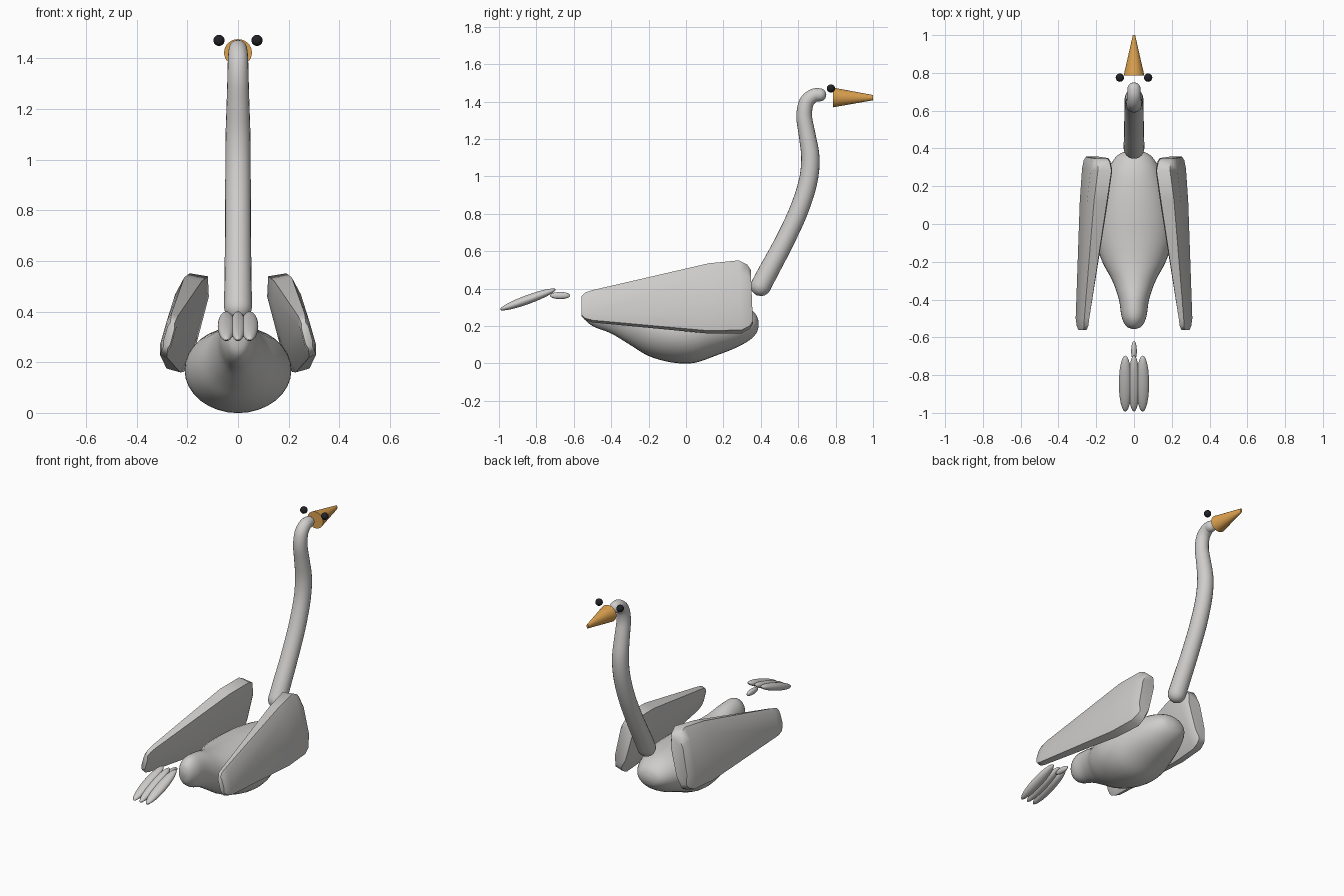
import bpy, bmesh, math
from mathutils import Vector, Matrix

cube = bpy.data.objects.get("Cube")
if cube:
    bpy.data.objects.remove(cube)


def material(name, rgb, rough=0.6):
    m = bpy.data.materials.new(name)
    m.use_nodes = True
    m.diffuse_color = (*rgb, 1)
    bsdf = m.node_tree.nodes["Principled BSDF"]
    bsdf.inputs["Base Color"].default_value = (*rgb, 1)
    bsdf.inputs["Roughness"].default_value = rough
    return m


WHITE = material("feather_white", (0.62, 0.61, 0.60))
ORANGE = material("beak_orange", (0.72, 0.36, 0.08))
BLACK = material("eye_black", (0.015, 0.016, 0.02))


def finish(name, bm, mat, angle=60):
    bmesh.ops.recalc_face_normals(bm, faces=bm.faces)
    mesh = bpy.data.meshes.new(name)
    bm.to_mesh(mesh)
    bm.free()
    mesh.materials.append(mat)
    ob = bpy.data.objects.new(name, mesh)
    bpy.context.collection.objects.link(ob)
    bpy.ops.object.select_all(action='DESELECT')
    ob.select_set(True)
    bpy.context.view_layer.objects.active = ob
    bpy.ops.object.shade_smooth_by_angle(angle=math.radians(angle))
    return ob


def loft(name, rings, mat, angle=60):
    """Skin a list of point rings and cap both ends."""
    bm = bmesh.new()
    rows = [[bm.verts.new(p) for p in ring] for ring in rings]
    n = len(rows[0])
    for a, b in zip(rows, rows[1:]):
        for i in range(n):
            j = (i + 1) % n
            bm.faces.new((a[i], a[j], b[j], b[i]))
    bm.faces.new(rows[0])
    bm.faces.new(rows[-1])
    return finish(name, bm, mat, angle)


def smooth_rows(rows, steps):
    """Catmull-Rom interpolation through rows of values."""
    pts = [Vector(r) for r in rows]
    pts = [pts[0]] + pts + [pts[-1]]
    out = []
    for p, q, r, s in zip(pts, pts[1:], pts[2:], pts[3:]):
        for k in range(steps):
            t = k / steps
            out.append(q + (r - p) * (t / 2)
                       + (p * 2 - q * 5 + r * 4 - s) * (t * t / 2)
                       + (q * 3 - p - r * 3 + s) * (t ** 3 / 2))
    return out + [pts[-1]]


def ellipse(center, u, v, n):
    return [center + u * math.cos(math.tau * i / n) + v * math.sin(math.tau * i / n)
            for i in range(n)]


def ellipsoid(name, center, radii, mat, tilt=0):
    bm = bmesh.new()
    bmesh.ops.create_uvsphere(bm, u_segments=24, v_segments=14, radius=1)
    bm.transform(Matrix.Translation(center) @ Matrix.Rotation(tilt, 4, 'X')
                 @ Matrix.Diagonal((*radii, 1)))
    return finish(name, bm, mat)


# Body: y, bottom, top, half width
body = [(-0.555, 0.29, 0.32, 0.012), (-0.54, 0.235, 0.36, 0.042),
        (-0.49, 0.195, 0.39, 0.066), (-0.40, 0.16, 0.385, 0.08),
        (-0.30, 0.10, 0.36, 0.115), (-0.20, 0.04, 0.345, 0.168),
        (-0.08, 0.006, 0.34, 0.206), (0.04, 0.002, 0.34, 0.208),
        (0.16, 0.042, 0.335, 0.182), (0.27, 0.085, 0.32, 0.145),
        (0.34, 0.125, 0.293, 0.108), (0.375, 0.16, 0.26, 0.07),
        (0.388, 0.195, 0.225, 0.02)]
loft("body", [ellipse(Vector((0, y, (lo + hi) / 2)), Vector((w, 0, 0)),
                      Vector((0, 0, (hi - lo) / 2)), 32)
              for y, lo, hi, w in smooth_rows(body, 4)], WHITE)

# Neck and head: y, z, radius along a curved path with rounded ends
path = smooth_rows([(0.40, 0.415, 0.055), (0.445, 0.50, 0.054), (0.52, 0.64, 0.052),
                    (0.60, 0.81, 0.051), (0.652, 0.97, 0.05), (0.665, 1.10, 0.049),
                    (0.648, 1.22, 0.045), (0.632, 1.32, 0.042), (0.644, 1.395, 0.04),
                    (0.682, 1.432, 0.037), (0.715, 1.436, 0.035)], 4)
rings = []
last = len(path) - 1
for i, (y, z, r) in enumerate(path):
    a, b = path[max(i - 1, 0)], path[min(i + 1, last)]
    d = Vector((0, b[0] - a[0], b[1] - a[1])).normalized()
    side = Vector((0, -d.z, d.y))
    c = Vector((0, y, z))
    angles = [0]
    if i == 0:
        angles = [-85, -60, -40, -20, 0]
    elif i == last:
        angles = [0, 20, 40, 60, 85]
    for deg in angles:
        s, k = math.sin(math.radians(deg)), math.cos(math.radians(deg))
        rings.append(ellipse(c + d * (r * s), Vector((r * k, 0, 0)), side * (r * k), 20))
loft("neck_and_head", rings, WHITE)

# Beak
loft("beak", [ellipse(Vector((0, y, z)), Vector((rx, 0, 0)), Vector((0, 0, rz)), 32)
              for y, z, rx, rz in [(0.785, 1.422, 0.055, 0.053),
                                   (1.0, 1.421, 0.006, 0.014)]], ORANGE, 40)


# Wings: leaning tapered slabs with chamfered corners
def wing_ring(y, corners, side, scale=1.0, cut=0.2, lean=0.0):
    pts = [Vector((x * side, y, z)) for x, z in corners]
    mid = sum(pts, Vector()) / 4
    ring = []
    for i, p in enumerate(pts):
        for q in (pts[i - 1], pts[(i + 1) % 4]):
            ring.append(mid + (p.lerp(q, cut) - mid) * scale)
    for v in ring:
        v.y += lean * (v.z - mid.z)
    return ring


front = [(0.095, 0.535), (0.215, 0.555), (0.29, 0.185), (0.195, 0.155)]
middle = [(0.12, 0.515), (0.235, 0.54), (0.30, 0.18), (0.21, 0.155)]
rear = [(0.228, 0.38), (0.272, 0.395), (0.318, 0.235), (0.272, 0.215)]
for label, side in (("left", 1), ("right", -1)):
    loft(label + "_wing", [wing_ring(0.352, front, side, 0.74, lean=-0.04),
                           wing_ring(0.335, front, side, 0.88, lean=-0.04),
                           wing_ring(0.29, front, side, lean=-0.04),
                           wing_ring(0.12, middle, side),
                           wing_ring(-0.50, rear, side),
                           wing_ring(-0.54, rear, side, 0.85),
                           wing_ring(-0.56, rear, side, 0.6)], WHITE, 50)
    # Eyes
    ellipsoid(label + "_eye", (0.075 * side, 0.775, 1.47), (0.022,) * 3, BLACK)
    # Outer tail feathers
    ellipsoid(label + "_tail_feather", (0.046 * side, -0.845, 0.342),
              (0.034, 0.158, 0.024), WHITE, math.radians(20))

# Middle tail feather and the small one ahead of it
ellipsoid("middle_tail_feather", (0, -0.845, 0.342), (0.03, 0.158, 0.024),
          WHITE, math.radians(20))
ellipsoid("small_tail_feather", (0, -0.673, 0.363), (0.015, 0.054, 0.019), WHITE)
